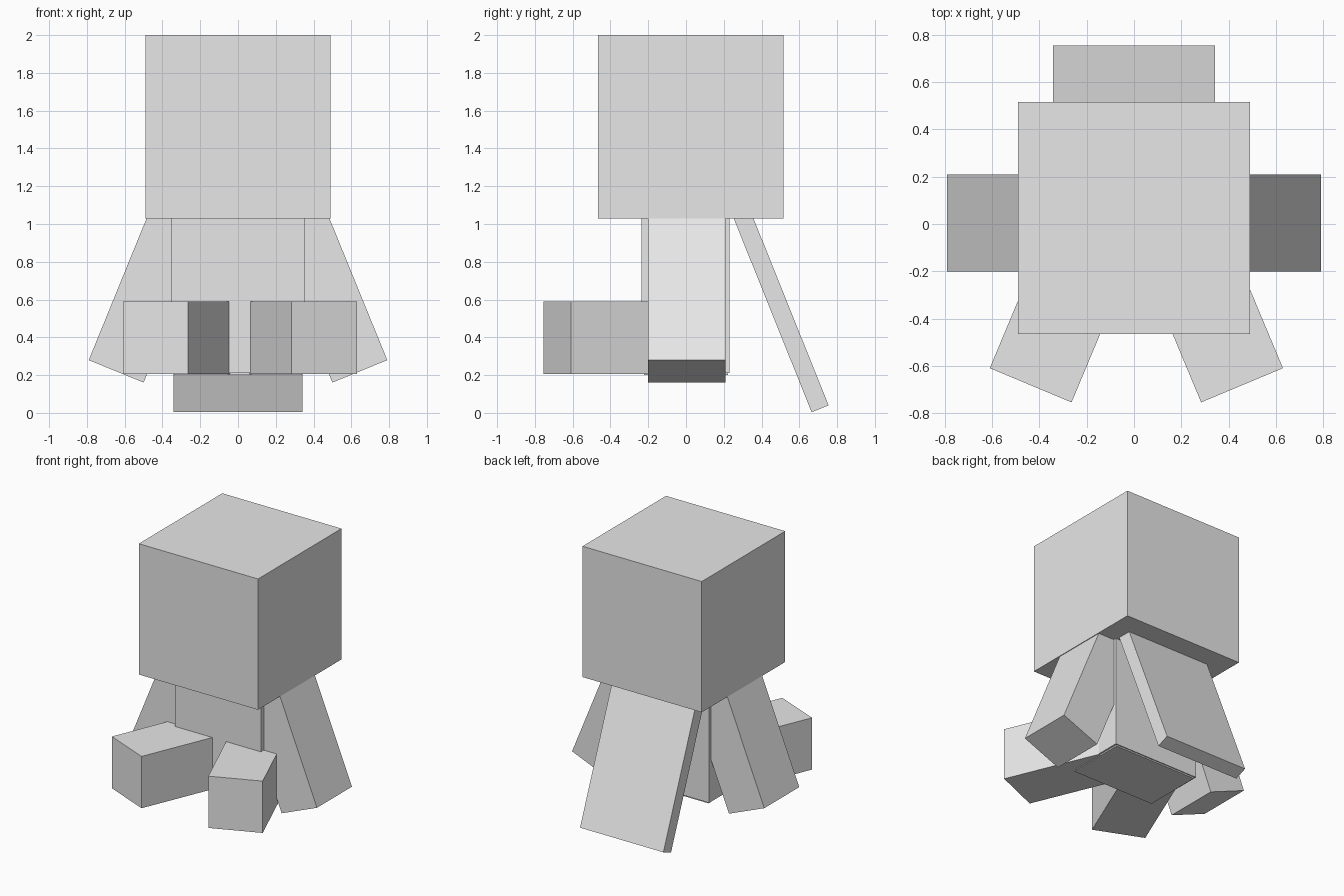
import bpy
import bmesh
from math import radians
from mathutils import Matrix, Euler

cube = bpy.data.objects.get("Cube")
if cube:
    bpy.data.objects.remove(cube, do_unlink=True)

grey = bpy.data.materials.new("plain_grey")
grey.use_nodes = True
grey.diffuse_color = (0.8, 0.8, 0.8, 1)
grey.node_tree.nodes["Principled BSDF"].inputs["Base Color"].default_value = (0.8, 0.8, 0.8, 1)


def box(name, size, pivot, grow=(0, 0, 1), turn=(0, 0, 0)):
    """Box whose pivot is the centre of the side it grows from."""
    bm = bmesh.new()
    bmesh.ops.create_cube(bm, size=1)
    shift = Matrix.Translation([g * s / 2 for g, s in zip(grow, size)])
    bm.transform(shift @ Matrix.Diagonal((*size, 1)))
    mesh = bpy.data.meshes.new(name)
    bm.to_mesh(mesh)
    bm.free()
    mesh.materials.append(grey)
    obj = bpy.data.objects.new(name, mesh)
    obj.location = pivot
    obj.rotation_euler = Euler([radians(a) for a in turn])
    bpy.context.collection.objects.link(obj)
    return obj


# Head and torso, with a slightly larger shell round the torso
box("head", (0.98, 0.98, 0.972), (0, 0.025, 1.028))
box("torso", (0.68, 0.445, 0.88), (0, 0, 0.2))
box("torso_shell", (0.705, 0.465, 0.85), (0, -0.002, 0.21))

# Arms slope outward, legs point forward and splay
for side, s in (("left", 1), ("right", -1)):
    box(side + "_arm", (0.314, 0.41, 1.1), (0.645 * s, 0.004, 0.22),
        turn=(0, -22.2 * s, 0))
    box(side + "_leg", (0.375, 0.72, 0.385), (0.01 + 0.447 * s, -0.682, 0.398),
        grow=(0, 1, 0), turn=(0, 0, 22.7 * s))

# Slab hanging off the back
box("cape", (0.685, 0.097, 1.2), (0, 0.71, 0.022), turn=(21.9, 0, 0))
